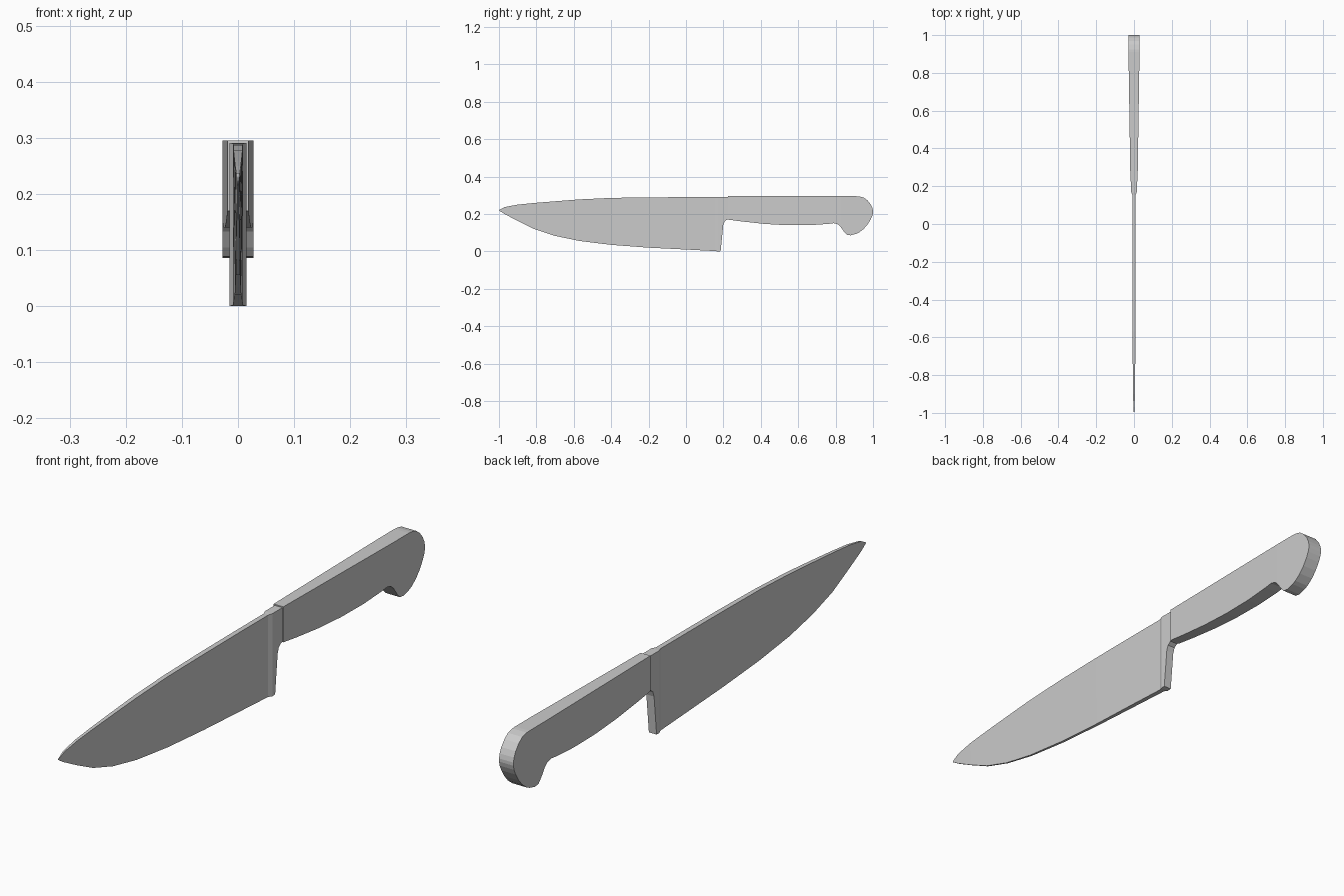
import bpy
import bmesh


def loft(name, stations):
    """Rectangular sections (y, top z, bottom z, half width at top, at bottom) joined along y."""
    bm = bmesh.new()
    rings = []
    for y, top, bot, wt, wb in stations:
        rings.append([bm.verts.new(p) for p in
                      ((wt, y, top), (-wt, y, top), (-wb, y, bot), (wb, y, bot))])
    for a, b in zip(rings, rings[1:]):
        for i in range(4):
            j = (i + 1) % 4
            bm.faces.new((a[i], a[j], b[j], b[i]))
    bm.faces.new(rings[0])
    bm.faces.new(rings[-1])
    bmesh.ops.recalc_face_normals(bm, faces=bm.faces)
    mesh = bpy.data.meshes.new(name)
    bm.to_mesh(mesh)
    bm.free()
    obj = bpy.data.objects.new(name, mesh)
    bpy.context.collection.objects.link(obj)
    return obj


# Blade: tapers in height and thickness toward the tip
loft("blade", [
    (-1.00, 0.221, 0.219, 0.001, 0.001),
    (-0.97, 0.237, 0.200, 0.003, 0.002),
    (-0.90, 0.250, 0.163, 0.005, 0.002),
    (-0.81, 0.259, 0.119, 0.006, 0.003),
    (-0.70, 0.268, 0.083, 0.007, 0.003),
    (-0.57, 0.278, 0.056, 0.008, 0.004),
    (-0.40, 0.286, 0.035, 0.008, 0.005),
    (-0.20, 0.289, 0.020, 0.009, 0.006),
    (0.00, 0.290, 0.010, 0.009, 0.008),
    (0.155, 0.290, 0.002, 0.009, 0.009),
])

# Bolster: thicker collar with a heel reaching down to the cutting edge
loft("bolster", [
    (0.155, 0.290, 0.002, 0.009, 0.009),
    (0.170, 0.291, 0.000, 0.015, 0.015),
    (0.185, 0.291, 0.001, 0.015, 0.015),
    (0.192, 0.291, 0.070, 0.015, 0.015),
    (0.199, 0.291, 0.140, 0.015, 0.015),
    (0.206, 0.291, 0.160, 0.015, 0.015),
    (0.220, 0.291, 0.170, 0.015, 0.015),
    (0.228, 0.291, 0.170, 0.015, 0.015),
])

# Handle: flat top, bellied underside and a hooked, rounded butt
handle = [
    (0.225, 0.295, 0.170), (0.30, 0.295, 0.160), (0.42, 0.295, 0.147),
    (0.54, 0.295, 0.140), (0.66, 0.295, 0.140), (0.76, 0.295, 0.147),
    (0.79, 0.295, 0.151), (0.81, 0.295, 0.146), (0.825, 0.295, 0.133),
    (0.845, 0.295, 0.105), (0.86, 0.295, 0.089), (0.88, 0.295, 0.086),
    (0.91, 0.295, 0.094), (0.925, 0.294, 0.101), (0.95, 0.288, 0.120),
    (0.97, 0.273, 0.143), (0.987, 0.252, 0.170), (0.996, 0.233, 0.190),
    (1.0, 0.217, 0.206),
]


def handle_width(y):
    return 0.019 + 0.009 * min(1.0, max(0.0, (y - 0.225) / 0.6))


loft("handle", [(y, t, b, handle_width(y), handle_width(y)) for y, t, b in handle])
